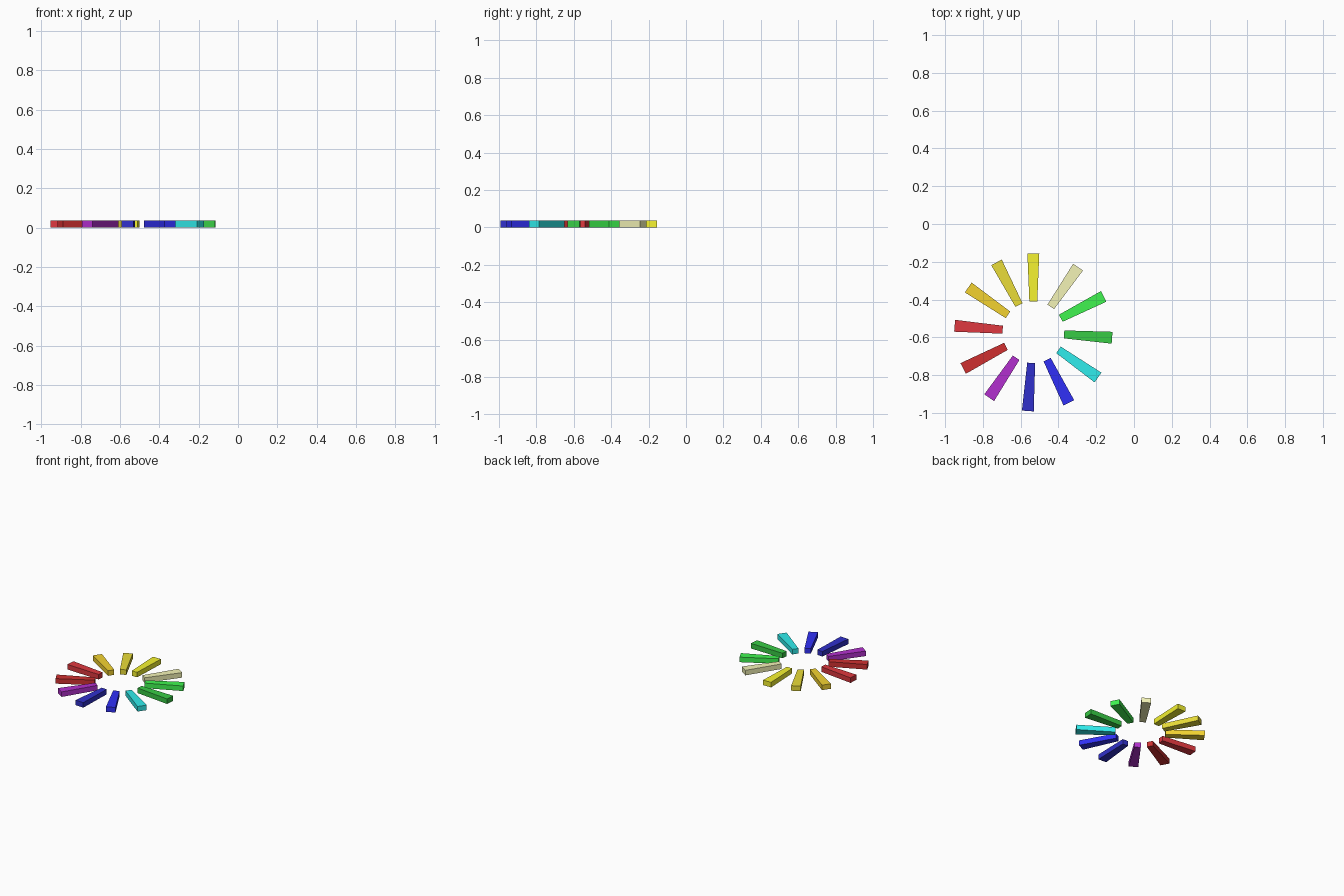
import bpy, bmesh, math

if "Cube" in bpy.data.objects:
    bpy.data.objects.remove(bpy.data.objects["Cube"])

CENTRE = (-0.533, -0.573)
R_IN, R_OUT = 0.163, 0.418
HALF_IN, HALF_OUT = 0.021, 0.0315
HEIGHT = 0.036


def wedge(name, degrees, colour):
    """Flat tapered bar pointing outwards from the ring centre."""
    a = math.radians(degrees)
    c, s = math.cos(a), math.sin(a)
    profile = [(R_IN, -HALF_IN), (R_OUT, -HALF_OUT),
               (R_OUT, HALF_OUT), (R_IN, HALF_IN)]
    bm = bmesh.new()
    base = bm.faces.new([bm.verts.new((r * c - w * s, r * s + w * c, 0))
                         for r, w in profile])
    ext = bmesh.ops.extrude_face_region(bm, geom=[base])
    top = [v for v in ext["geom"] if isinstance(v, bmesh.types.BMVert)]
    bmesh.ops.translate(bm, verts=top, vec=(0, 0, HEIGHT))
    bmesh.ops.recalc_face_normals(bm, faces=bm.faces)
    mesh = bpy.data.meshes.new(name)
    bm.to_mesh(mesh)
    bm.free()
    mat = bpy.data.materials.new(name)
    mat.diffuse_color = (*colour, 1)
    mat.use_nodes = True
    mat.node_tree.nodes["Principled BSDF"].inputs["Base Color"].default_value = mat.diffuse_color
    mesh.materials.append(mat)
    obj = bpy.data.objects.new(name, mesh)
    obj.location = (*CENTRE, 0)
    bpy.context.collection.objects.link(obj)


# Ring of twelve coloured bars, clockwise from the back
bars = [
    ("yellow", 90, (0.92, 0.90, 0.03)),
    ("pale_yellow", 55.5, (0.90, 0.90, 0.47)),
    ("lime", 27, (0.05, 0.90, 0.08)),
    ("green", -4, (0.04, 0.60, 0.06)),
    ("cyan", -35, (0.03, 0.84, 0.84)),
    ("blue", -63.3, (0.03, 0.03, 0.92)),
    ("navy", -94, (0.03, 0.03, 0.60)),
    ("purple", -124, (0.45, 0.03, 0.62)),
    ("dark_red", -152.7, (0.62, 0.03, 0.03)),
    ("red", 175.3, (0.74, 0.04, 0.05)),
    ("orange", 145.5, (0.90, 0.65, 0.03)),
    ("gold", 117.8, (0.82, 0.72, 0.04)),
]
for name, degrees, colour in bars:
    wedge(name + "_bar", degrees, colour)
